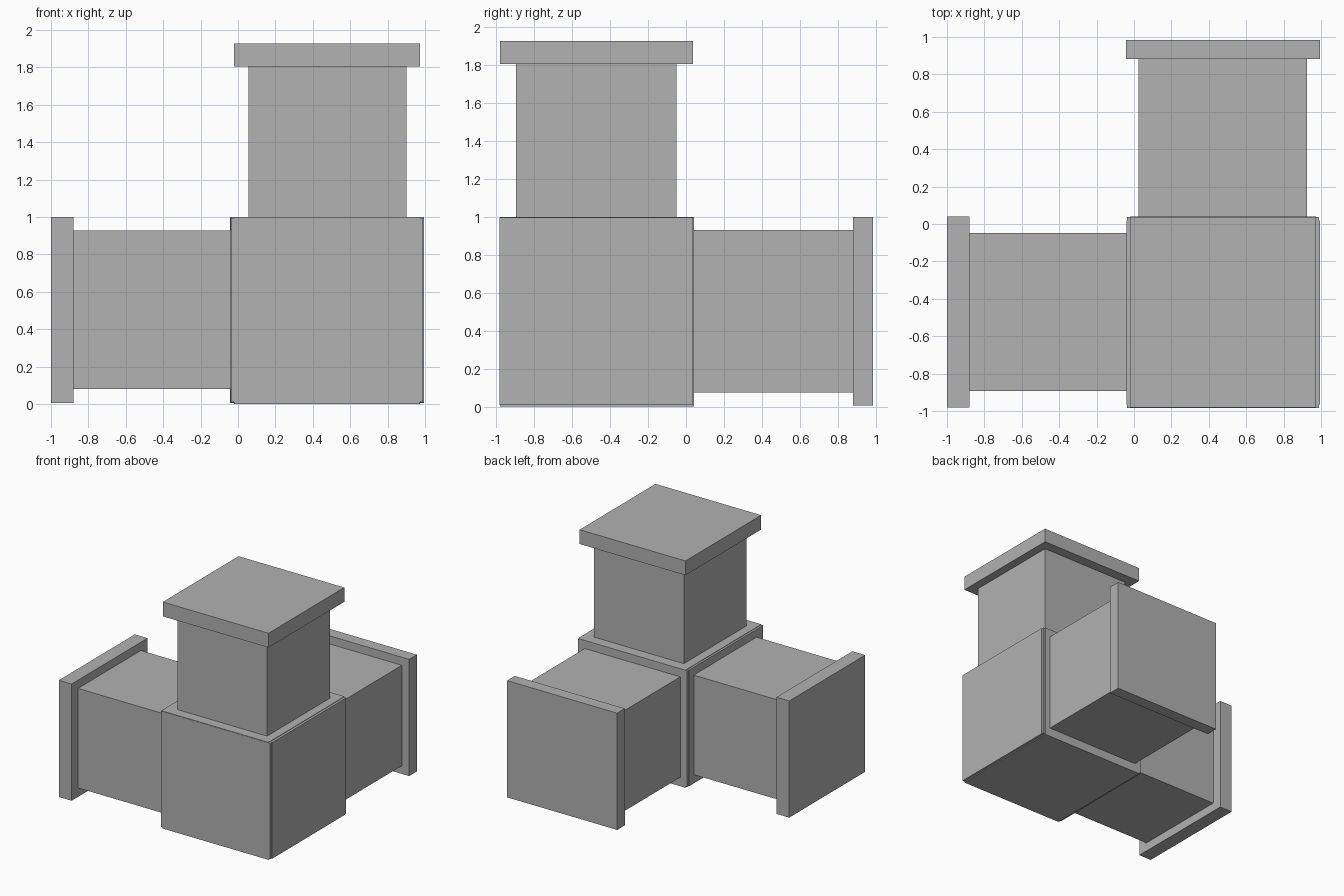
import bpy
from mathutils import Vector

if "Cube" in bpy.data.objects:
    bpy.data.objects.remove(bpy.data.objects["Cube"], do_unlink=True)

# Single plain grey
GREY = (0.445, 0.445, 0.445, 1.0)
grey = bpy.data.materials.new("plain_grey")
grey.use_nodes = True
grey.diffuse_color = GREY
grey.node_tree.nodes["Principled BSDF"].inputs["Base Color"].default_value = GREY


def box(name, x, y, z):
    """Box spanning the given (min, max) range on each axis."""
    low, high = Vector((x[0], y[0], z[0])), Vector((x[1], y[1], z[1]))
    bpy.ops.mesh.primitive_cube_add(size=1, location=(low + high) / 2)
    obj = bpy.context.object
    obj.name = name
    obj.scale = high - low
    bpy.ops.object.transform_apply(location=False, rotation=False, scale=True)
    obj.data.materials.append(grey)
    return obj


# Corner joint: three nested blocks, one standing proud in each direction
box("joint_block_side", (-0.04, 0.995), (-0.964, 0.019), (0.008, 0.996))
box("joint_block_front", (-0.037, 0.99), (-0.983, 0.038), (0.01, 0.996))
box("joint_block_top", (-0.022, 0.974), (-0.981, 0.041), (0.0, 1.0))

# Upright arm and its cap
box("top_arm", (0.055, 0.9), (-0.895, -0.05), (0.9, 1.82))
box("top_cap", (-0.021, 0.974), (-0.981, 0.038), (1.806, 1.928))

# Right arm and its cap
box("right_arm", (-0.89, 0.1), (-0.893, -0.048), (0.082, 0.929))
box("right_cap", (-1.0, -0.88), (-0.981, 0.041), (0.007, 1.0))

# Back arm and its cap
box("back_arm", (0.025, 0.925), (-0.1, 0.89), (0.076, 0.931))
box("back_cap", (-0.042, 0.994), (0.881, 0.985), (0.007, 1.0))
